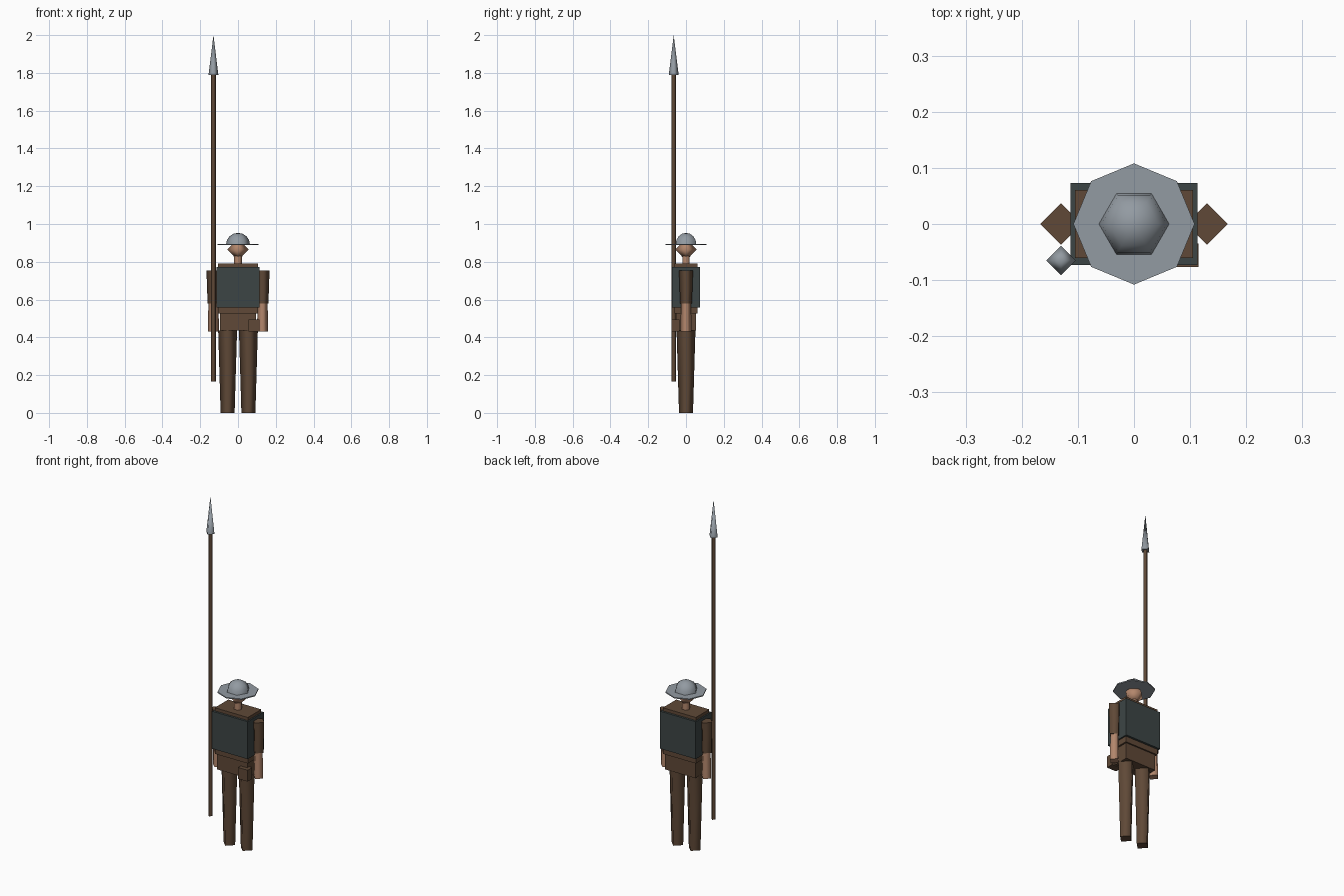
import bpy
import bmesh
from math import cos, sin, pi

if "Cube" in bpy.data.objects:
    bpy.data.objects.remove(bpy.data.objects["Cube"])


def material(name, rgb):
    mat = bpy.data.materials.new(name)
    mat.use_nodes = True
    color = (*rgb, 1.0)
    mat.diffuse_color = color
    mat.node_tree.nodes["Principled BSDF"].inputs["Base Color"].default_value = color
    return mat


BROWN = material("brown cloth", (0.115, 0.066, 0.038))
STEEL = material("steel", (0.29, 0.325, 0.36))
ARMOR = material("dark armor", (0.046, 0.060, 0.060))
SKIN = material("skin", (0.45, 0.24, 0.15))


def finish(name, bm, mat):
    bmesh.ops.recalc_face_normals(bm, faces=bm.faces)
    mesh = bpy.data.meshes.new(name)
    bm.to_mesh(mesh)
    bm.free()
    mesh.materials.append(mat)
    obj = bpy.data.objects.new(name, mesh)
    bpy.context.collection.objects.link(obj)
    return obj


def box(name, mat, low, high):
    bm = bmesh.new()
    bmesh.ops.create_cube(bm, size=1)
    for v in bm.verts:
        for i in range(3):
            v.co[i] = low[i] if v.co[i] < 0 else high[i]
    return finish(name, bm, mat)


def lathe(name, mat, x, y, profile, sides=4, smooth=True):
    """Stack rings of (radius, z); a zero radius makes a point."""
    bm = bmesh.new()
    rings = []
    for r, z in profile:
        count = sides if r > 0 else 1
        rings.append([bm.verts.new((x + r * cos(2 * pi * i / sides),
                                    y + r * sin(2 * pi * i / sides), z))
                      for i in range(count)])
    for a, b in zip(rings, rings[1:]):
        for i in range(sides):
            j = (i + 1) % sides
            corners = [a[i % len(a)], a[j % len(a)], b[j % len(b)], b[i % len(b)]]
            bm.faces.new(list(dict.fromkeys(corners))).smooth = smooth
    for ring in (rings[0], rings[-1]):
        if len(ring) > 2:
            bm.faces.new(ring)
    return finish(name, bm, mat)


# Body
box("shirt", BROWN, (-0.105, -0.061, 0.525), (0.105, 0.061, 0.79))
box("shirt_skirt", BROWN, (-0.096, -0.053, 0.435), (0.096, 0.053, 0.53))
box("breastplate", ARMOR, (-0.113, -0.073, 0.557), (0.113, 0.073, 0.772))
box("belt_pouch", BROWN, (0.055, -0.077, 0.43), (0.115, -0.035, 0.495))

# Limbs
for side, s in (("left", 1), ("right", -1)):
    lathe(side + "_leg", BROWN, s * 0.055, 0, [(0.037, 0), (0.05, 0.437)])
    lathe(side + "_sleeve", BROWN, s * 0.13, 0, [(0.031, 0.578), (0.037, 0.755)])
    lathe(side + "_forearm", SKIN, s * 0.13, 0, [(0.029, 0.43), (0.027, 0.58)])

# Head and helmet
lathe("neck", SKIN, 0, 0, [(0.022, 0.785), (0.022, 0.83)], sides=6)
lathe("head", SKIN, 0, 0, [(0, 0.805), (0.056, 0.865), (0, 0.925)])
lathe("helmet_brim", STEEL, 0, 0, [(0.108, 0.889), (0.108, 0.895)], sides=8, smooth=False)
dome = [(0.063 * cos(a), 0.893 + 0.06 * sin(a)) for a in (0, pi / 8, pi / 4, 3 * pi / 8)]
lathe("helmet_dome", STEEL, 0, 0, dome + [(0, 0.953)], sides=6)

# Spear
lathe("spear_shaft", BROWN, -0.13, -0.065, [(0.013, 0.165), (0.013, 1.8)])
lathe("spear_head", STEEL, -0.13, -0.065, [(0.026, 1.79), (0, 2.0)])
